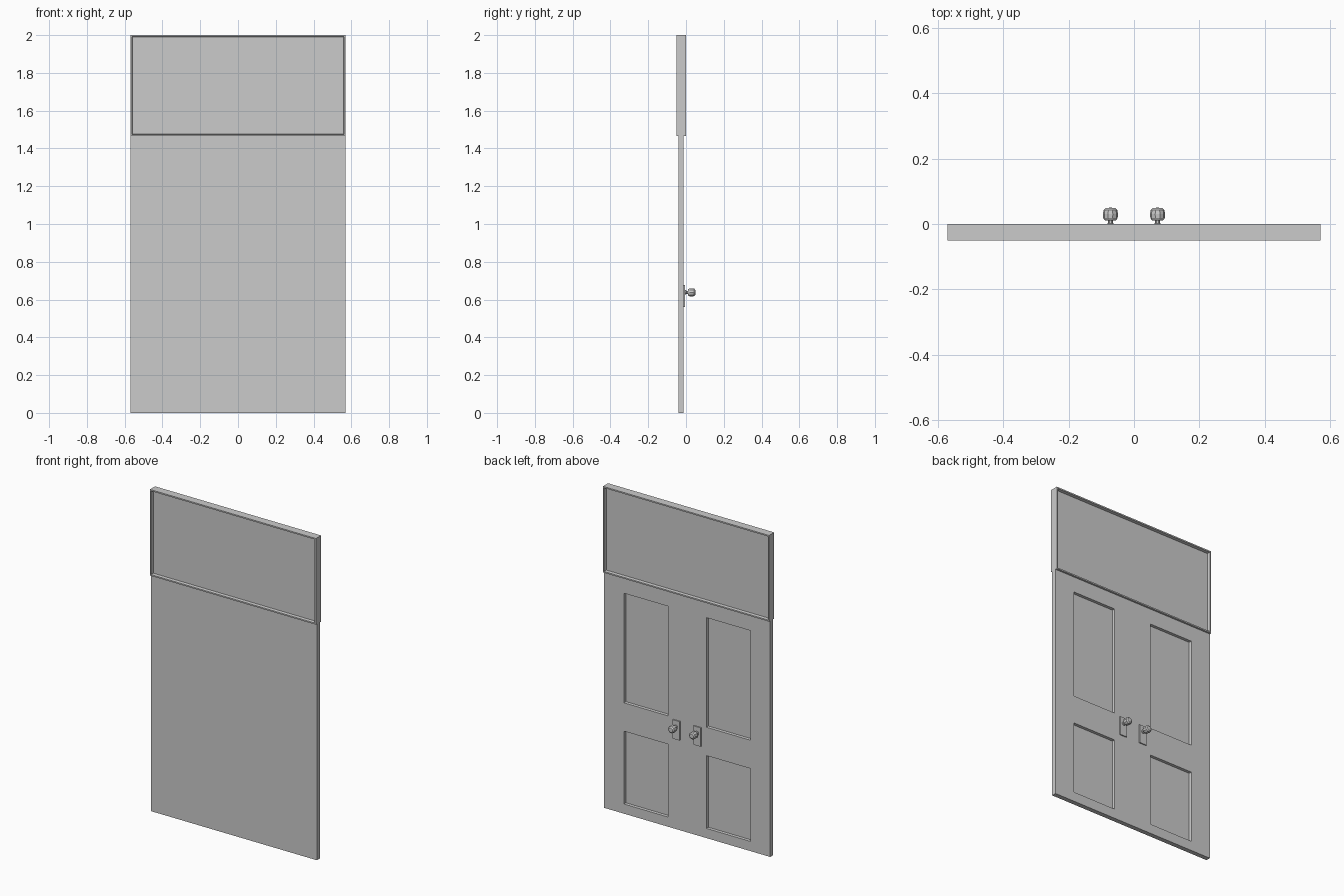
import bpy, bmesh, math
from mathutils import Vector, Matrix

cube = bpy.data.objects.get("Cube")
if cube:
    bpy.data.objects.remove(cube, do_unlink=True)

grey = bpy.data.materials.new("plain_grey")
grey.use_nodes = True
COLOUR = (0.6, 0.6, 0.6, 1)
grey.diffuse_color = COLOUR
grey.node_tree.nodes["Principled BSDF"].inputs["Base Color"].default_value = COLOUR


def finish(bm, name):
    bmesh.ops.recalc_face_normals(bm, faces=bm.faces)
    mesh = bpy.data.meshes.new(name)
    bm.to_mesh(mesh)
    bm.free()
    mesh.materials.append(grey)
    obj = bpy.data.objects.new(name, mesh)
    bpy.context.scene.collection.objects.link(obj)
    return obj


def box(lo, hi):
    lo, hi = Vector(lo), Vector(hi)
    bm = bmesh.new()
    bmesh.ops.create_cube(bm, size=1)
    bmesh.ops.scale(bm, vec=hi - lo, verts=bm.verts)
    bmesh.ops.translate(bm, vec=(lo + hi) / 2, verts=bm.verts)
    bm.normal_update()
    return bm


HALF = 0.57
DOOR_TOP = 1.465
DOOR_BACK = -0.012

# Door slab: plain on the front, four recessed panels on the back
PANEL_X = (0.133, 0.434)
PANEL_Z = ((0.06, 0.512), (0.688, 1.368))
bm = box((-HALF, -0.041, 0), (HALF, DOOR_BACK, DOOR_TOP))
cuts = [((s * x, 0, 0), (1, 0, 0)) for s in (-1, 1) for x in PANEL_X]
cuts += [((0, 0, z), (0, 0, 1)) for pair in PANEL_Z for z in pair]
for co, no in cuts:
    bmesh.ops.bisect_plane(bm, geom=bm.verts[:] + bm.edges[:] + bm.faces[:],
                           plane_co=co, plane_no=no)
bm.normal_update()


def is_panel(face):
    c = face.calc_center_median()
    return (face.normal.y > 0.9 and PANEL_X[0] < abs(c.x) < PANEL_X[1]
            and any(a < c.z < b for a, b in PANEL_Z))


panels = [f for f in bm.faces if is_panel(f)]
bmesh.ops.inset_individual(bm, faces=panels, thickness=0.002, depth=-0.017)
finish(bm, "door")

# Transom above: thin frame with a recessed pane on both sides
bm = box((-HALF, -0.05, DOOR_TOP), (HALF, 0, 2))
sides = [f for f in bm.faces if abs(f.normal.y) > 0.9]
bmesh.ops.inset_individual(bm, faces=sides, thickness=0.012, depth=0)
bmesh.ops.inset_individual(bm, faces=sides, thickness=0.003, depth=-0.019)
finish(bm, "transom")

# Knob outline as (radius, y), turned around the y axis
KNOB = [(0, -0.006), (0.012, -0.006), (0.012, 0), (0.008, 0.002), (0.008, 0.010),
        (0.017, 0.011), (0.022, 0.018), (0.023, 0.030), (0.021, 0.043),
        (0.014, 0.049), (0, 0.050)]


def knob(name, x, z):
    bm = bmesh.new()
    verts = [bm.verts.new((r, y, 0)) for r, y in KNOB]
    edges = [bm.edges.new(pair) for pair in zip(verts, verts[1:])]
    bmesh.ops.spin(bm, geom=verts + edges, cent=(0, 0, 0), axis=(0, 1, 0),
                   angle=math.tau, steps=10)
    bmesh.ops.remove_doubles(bm, verts=bm.verts, dist=0.0001)
    bmesh.ops.transform(bm, matrix=Matrix.Translation((x, 0, z)), verts=bm.verts)
    return finish(bm, name)


# Back plates and knobs, one on each side of the middle
for side, s in (("left", 1), ("right", -1)):
    x = s * 0.072
    finish(box((x - 0.025, DOOR_BACK - 0.002, 0.56), (x + 0.025, -0.005, 0.677)),
           side + "_knob_plate")
    knob(side + "_knob", x, 0.638)
